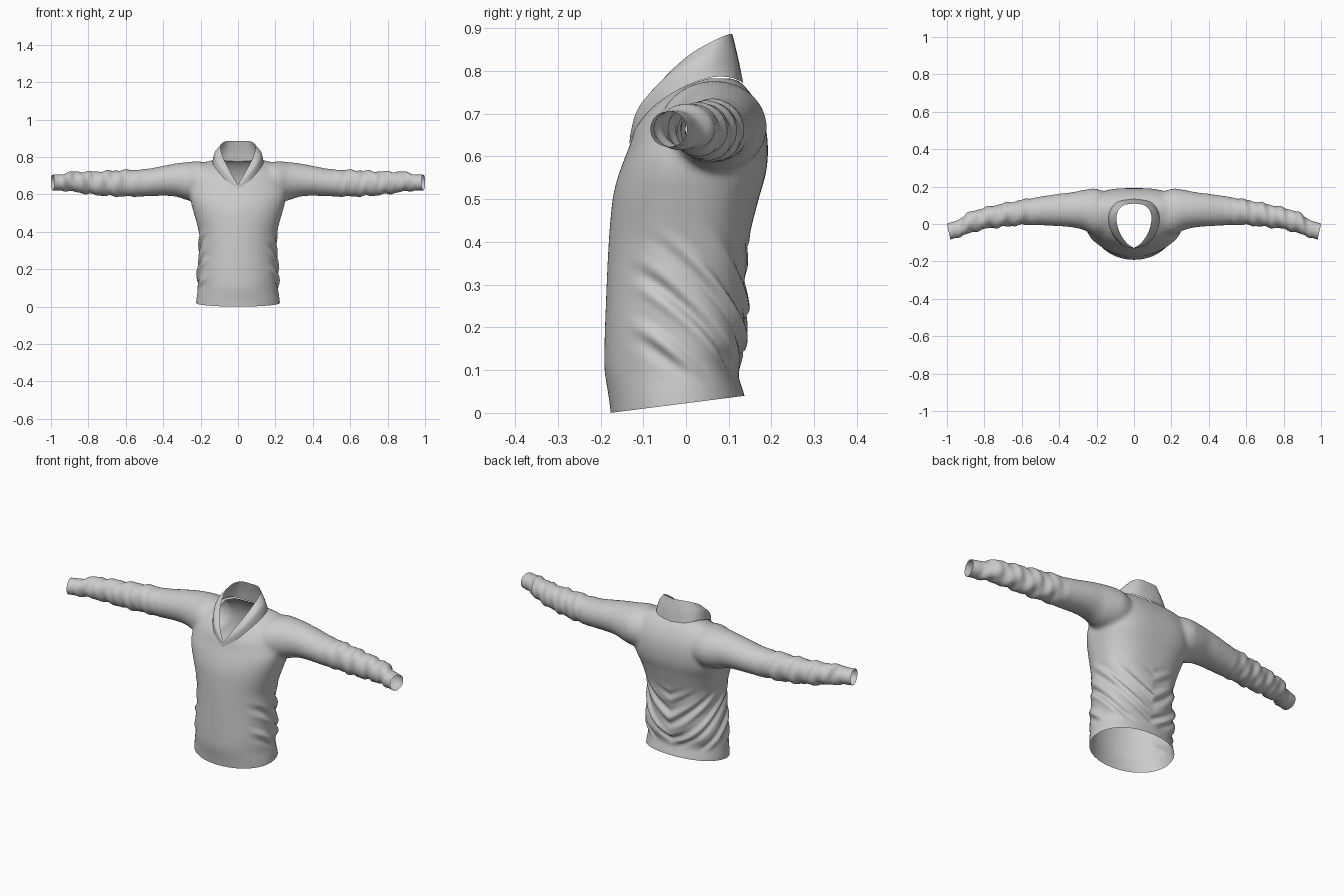
import bpy, bmesh, math
from mathutils import Vector
from mathutils.bvhtree import BVHTree

if "Cube" in bpy.data.objects:
    bpy.data.objects.remove(bpy.data.objects["Cube"])


def spline(rows, per):
    """Catmull-Rom resampling of a list of number tuples."""
    rows = [Vector(r) for r in rows]
    n, out = len(rows), []
    for i in range(n - 1):
        a, b, c, d = rows[max(i - 1, 0)], rows[i], rows[i + 1], rows[min(i + 2, n - 1)]
        for k in range(per):
            t = k / per
            out.append(0.5 * (2 * b + (c - a) * t + (2 * a - 5 * b + 4 * c - d) * t * t
                              + (3 * b - a - 3 * c + d) * t ** 3))
    return out + [rows[-1]]


def loft(bm, rings, closed=True):
    """Skin rings of points; closed rings get end caps."""
    vs = [[bm.verts.new(p) for p in r] for r in rings]
    n = len(vs[0])
    for r0, r1 in zip(vs, vs[1:]):
        for i in range(n if closed else n - 1):
            j = (i + 1) % n
            bm.faces.new((r0[i], r0[j], r1[j], r1[i]))
    if closed:
        bm.faces.new(vs[0][::-1])
        bm.faces.new(vs[-1])


def step(a, b, x):
    t = min(max((x - a) / (b - a), 0), 1)
    return t * t * (3 - 2 * t)


SIDES = 64
ANGLES = [2 * math.pi * i / SIDES for i in range(SIDES)]

# Torso sections: height, half width, front y, back y, squareness of the back
TORSO = [(-.06, .228, -.170, .150, 2.2), (.03, .224, -.180, .140, 2.2), (.10, .214, -.191, .120, 2.3),
         (.16, .216, -.191, .137, 2.4), (.22, .212, -.189, .142, 2.4), (.30, .206, -.186, .137, 2.4),
         (.40, .210, -.181, .146, 2.5), (.50, .236, -.172, .170, 2.7), (.56, .252, -.157, .187, 3.0),
         (.62, .255, -.134, .192, 3.2), (.68, .250, -.112, .184, 3.2), (.73, .235, -.070, .163, 3.0),
         (.765, .200, -.015, .137, 2.6), (.783, .140, .03, .115, 2.2)]
# Sleeve sections: x, centre y, centre z, radius y, radius z
SLEEVE = [(.10, .05, .665, .10, .09), (.20, .063, .668, .125, .108), (.27, .075, .671, .107, .102),
          (.33, .076, .677, .094, .089), (.40, .075, .673, .087, .080), (.50, .070, .662, .077, .073),
          (.60, .062, .660, .068, .072), (.70, .047, .659, .064, .068), (.80, .030, .662, .058, .061),
          (.88, .006, .668, .058, .055), (.94, -.024, .665, .048, .045), (1.04, -.055, .663, .048, .042)]


def torso_ring(s):
    z, w, f, b, e = s
    mid, ring = -.02 + max(0, z - .6) * .55, []
    for a in ANGLES:
        c, q = math.cos(a), math.sin(a)
        p = 2 / e if q > 0 else 1
        ring.append((w * math.copysign(abs(c) ** p, c),
                     mid + ((b - mid) * q ** p if q > 0 else (mid - f) * q), z))
    return ring


def sleeve_ring(s, side):
    x, y, z, ry, rz = s
    return [(side * x, y + ry * math.cos(a), z + rz * math.sin(a)) for a in ANGLES]


# Body and sleeves merged into one smooth skin
bm = bmesh.new()
loft(bm, [torso_ring(s) for s in spline(TORSO, 4)])
for side in (-1, 1):
    loft(bm, [sleeve_ring(s, side) for s in spline(SLEEVE, 4)])
bmesh.ops.recalc_face_normals(bm, faces=bm.faces)
mesh = bpy.data.meshes.new("shirt_body")
bm.to_mesh(mesh)
bm.free()
body = bpy.data.objects.new("shirt_body", mesh)
bpy.context.collection.objects.link(body)
bpy.context.view_layer.objects.active = body
body.select_set(True)
rem = body.modifiers.new("merge", 'REMESH')
rem.mode, rem.voxel_size = 'VOXEL', .009
smo = body.modifiers.new("soften", 'SMOOTH')
smo.factor, smo.iterations = .5, 14
for name in ("merge", "soften"):
    bpy.ops.object.modifier_apply(modifier=name)

bm = bmesh.new()
bm.from_mesh(body.data)
bm.normal_update()

# Cloth folds: diagonal on the waist, twisting along the sleeves
moves = []
for v in bm.verts:
    x, y, z = v.co
    ax = abs(x)
    waist = step(.07, .14, z) * (1 - step(.30, .45, z)) * step(-.15, -.05, y) * (1 - step(.24, .28, ax))
    u = z + .9 * y - .55 * ax
    d = waist * (.0065 * math.sin(u * 72 + 1.5 * math.sin(x * 9)) + .003 * math.sin(u * 118 + 2))
    arm = step(.45, .65, ax) * (1 - step(.93, .97, ax))
    d += arm * (.0035 * math.sin(ax * 70 + 28 * y + 20 * z) + .002 * math.sin(ax * 123 - 40 * z + 1))
    moves.append(v.normal * d)
for v, m in zip(bm.verts, moves):
    v.co += m
skin = BVHTree.FromBMesh(bm)

# Open hem and cuffs
cuts = [((0, -.02, .020), (0, .127, -1))] + [((s * .99, -.045, .665), (s * .976, -.217, 0)) for s in (-1, 1)]
for co, no in cuts:
    bmesh.ops.bisect_plane(bm, geom=bm.verts[:] + bm.edges[:] + bm.faces[:], plane_co=co,
                           plane_no=Vector(no).normalized(), clear_outer=True)

# Teardrop neck opening
half = [(0, -.128), (.05, -.105), (.09, -.06), (.115, 0), (.115, .06), (.08, .11), (0, .125)]
loop = [Vector((x, y, 0)) for x, y in half + [(-x, y) for x, y in half[-2:0:-1]]]
planes = [(p, Vector(((q - p).y, -(q - p).x, 0)).normalized()) for p, q in zip(loop, loop[1:] + loop[:1])]


def near_neck(f):
    c = f.calc_center_median()
    return c.z > .58 and abs(c.x) < .16


for co, no in planes:
    faces = [f for f in bm.faces if near_neck(f)]
    geom = set(faces) | {e for f in faces for e in f.edges} | {v for f in faces for v in f.verts}
    bmesh.ops.bisect_plane(bm, geom=list(geom), plane_co=co, plane_no=no)
hole = [f for f in bm.faces if near_neck(f)
        and all((f.calc_center_median() - co).dot(no) < 0 for co, no in planes)]
bmesh.ops.delete(bm, geom=hole, context='FACES')
bm.to_mesh(body.data)
bm.free()

# Collar: hem resting on the body, bulging middle, open top edge
base = [(0, -.132), (.062, -.112), (.108, -.065), (.134, 0), (.130, .065), (.088, .118), (0, .134)]
middle = [(0, -.131, .648), (.055, -.114, .708), (.100, -.065, .765), (.122, 0, .812),
          (.117, .065, .832), (.068, .113, .834), (0, .123, .826)]
top = [(0, -.128, .652), (.038, -.102, .718), (.073, -.052, .783), (.092, .008, .838),
       (.088, .065, .871), (.055, .100, .886), (0, .109, .885)]


def drop(p):
    hit = skin.ray_cast(Vector((p[0], p[1], 1)), Vector((0, 0, -1)))[0]
    return Vector((p[0], p[1], (hit.z if hit else .7) + .004))


rows = [[drop(p) for p in spline([(x, y, 0) for x, y in base], 6)], spline(middle, 6), spline(top, 6)]
profile = [spline([rows[k][i] for k in range(3)], 5) for i in range(len(rows[0]))]
mirrored = [[Vector((-p.x, p.y, p.z)) for p in col] for col in profile[-2::-1]]
bm = bmesh.new()
loft(bm, profile + mirrored, closed=False)
bmesh.ops.remove_doubles(bm, verts=bm.verts, dist=.0005)
bmesh.ops.recalc_face_normals(bm, faces=bm.faces)
mesh = bpy.data.meshes.new("collar")
bm.to_mesh(mesh)
bm.free()
collar = bpy.data.objects.new("collar", mesh)
bpy.context.collection.objects.link(collar)

for ob in (body, collar):
    bpy.ops.object.select_all(action='DESELECT')
    ob.select_set(True)
    bpy.context.view_layer.objects.active = ob
    bpy.ops.object.shade_smooth_by_angle(angle=math.radians(50))
